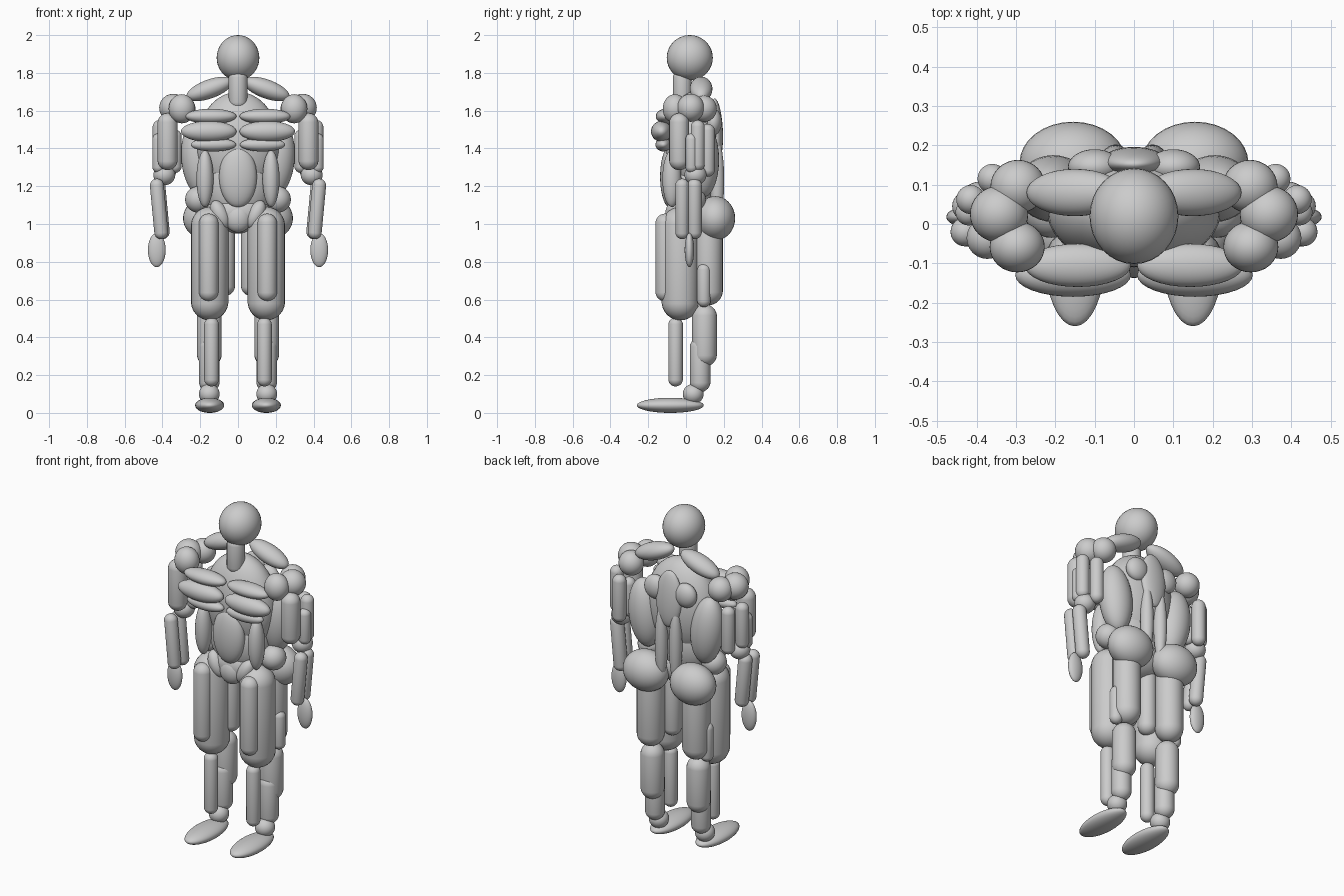
import bpy, bmesh
from math import radians, pi, sin, cos
from mathutils import Vector, Matrix, Euler

if "Cube" in bpy.data.objects:
    bpy.data.objects.remove(bpy.data.objects["Cube"])


def finish(bm, name):
    me = bpy.data.meshes.new(name)
    bm.normal_update()
    bm.to_mesh(me)
    bm.free()
    for p in me.polygons:
        p.use_smooth = True
    ob = bpy.data.objects.new(name, me)
    bpy.context.collection.objects.link(ob)


def ellipsoid(name, c, r, rot=(0, 0, 0)):
    bm = bmesh.new()
    m = (Matrix.Translation(c) @ Euler([radians(a) for a in rot]).to_matrix().to_4x4()
         @ Matrix.Diagonal((*r, 1)))
    bmesh.ops.create_uvsphere(bm, u_segments=32, v_segments=18, radius=1, matrix=m)
    finish(bm, name)


def capsule(name, top, bottom, r):
    # both points are the outer tips of the rounded ends
    a, b = Vector(bottom), Vector(top)
    half = max((b - a).length / 2 - r, 0)
    bm = bmesh.new()
    bmesh.ops.create_uvsphere(bm, u_segments=24, v_segments=15, radius=r)
    for v in bm.verts:
        v.co.z += half if v.co.z > 0 else -half
    q = (b - a).to_track_quat('Z', 'Y').to_matrix().to_4x4()
    bm.transform(Matrix.Translation((a + b) / 2) @ q)
    finish(bm, name)


def column(name, x, y, z0, z1, r):
    capsule(name, (x, y, z1), (x, y, z0), r)


# Head, neck and trunk
ellipsoid("head", (0, .02, 1.88), (.113, .122, .12))
column("neck", 0, -.02, 1.6, 1.82, .05)
ellipsoid("ribcage", (0, .03, 1.42), (.22, .14, .28))
ellipsoid("waist", (0, .02, 1.2), (.18, .12, .2))
ellipsoid("pelvis", (0, .02, 1.06), (.17, .12, .11))
ellipsoid("abdomen", (0, -.085, 1.25), (.1, .052, .163))
ellipsoid("lower_abdomen", (0, -.06, 1.03), (.07, .05, .075))
ellipsoid("middle_back", (0, .16, 1.5), (.082, .035, .165), (3, 0, 0))

for s, side in ((1, "left"), (-1, "right")):
    def ell(n, c, r, rot=(0, 0, 0)):
        ellipsoid(f"{n}_{side}", (s * c[0], c[1], c[2]), r, (rot[0], s * rot[1], s * rot[2]))

    def col(n, x, y, z0, z1, r):
        column(f"{n}_{side}", s * x, y, z0, z1, r)

    # Chest and belly
    ell("upper_chest", (.143, -.105, 1.57), (.135, .055, .04))
    ell("middle_chest", (.155, -.13, 1.49), (.147, .055, .055))
    ell("lower_chest", (.13, -.12, 1.42), (.12, .042, .036))
    ell("side_abdomen", (.175, -.075, 1.24), (.045, .05, .15))
    ell("hip_front", (.095, -.06, 1.05), (.045, .05, .08), (0, 25, 0))
    ell("side_waist", (.21, .035, 1.13), (.07, .07, .07))

    # Back
    ell("neck_slope", (.15, .08, 1.715), (.13, .06, .05), (0, 20, 0))
    ell("upper_back", (.1, .145, 1.54), (.068, .045, .07))
    ell("side_back", (.205, .09, 1.34), (.095, .085, .2), (0, 6, 0))
    ell("spine_muscle", (.047, .165, 1.23), (.036, .037, .22))
    ell("buttock", (.155, .155, 1.03), (.136, .105, .117))

    # Shoulder
    ell("front_shoulder", (.297, -.058, 1.61), (.07, .065, .077))
    ell("side_shoulder", (.343, .025, 1.615), (.074, .072, .074))
    ell("rear_shoulder", (.295, .095, 1.61), (.07, .068, .07))

    # Arm
    col("biceps", .373, -.036, 1.285, 1.587, .053)
    col("outer_arm", .42, .03, 1.27, 1.48, .034)
    col("triceps_outer", .415, .062, 1.28, 1.55, .037)
    col("triceps_long", .36, .115, 1.25, 1.53, .038)
    col("triceps_inner", .335, .06, 1.27, 1.5, .037)
    ell("elbow", (.39, .05, 1.26), (.058, .058, .055))
    for n, y, r, dx in (("forearm_front", -.02, .037, .006), ("forearm_back", .045, .039, 0)):
        capsule(f"{n}_{side}", (s * (.427 + dx), y, 1.24), (s * (.397 + dx), y, .92), r)
    ell("hand", (.43, .018, .862), (.047, .025, .09))

    # Thigh
    col("thigh", .15, -.03, .49, 1.09, .099)
    col("front_thigh", .155, -.11, .59, 1.055, .052)
    col("inner_thigh", .068, .03, .62, 1.02, .052)
    col("rear_thigh", .15, .118, .57, 1.08, .077)
    col("rear_thigh_outer", .205, .095, .56, .79, .036)

    # Lower leg and foot
    col("shin", .14, -.055, .14, .505, .039)
    col("calf", .152, .098, .245, .575, .066)
    col("lower_calf", .152, .075, .11, .4, .055)
    ell("ankle", (.152, .038, .1), (.055, .055, .053))
    ell("foot", (.15, -.083, .04), (.077, .177, .04))
